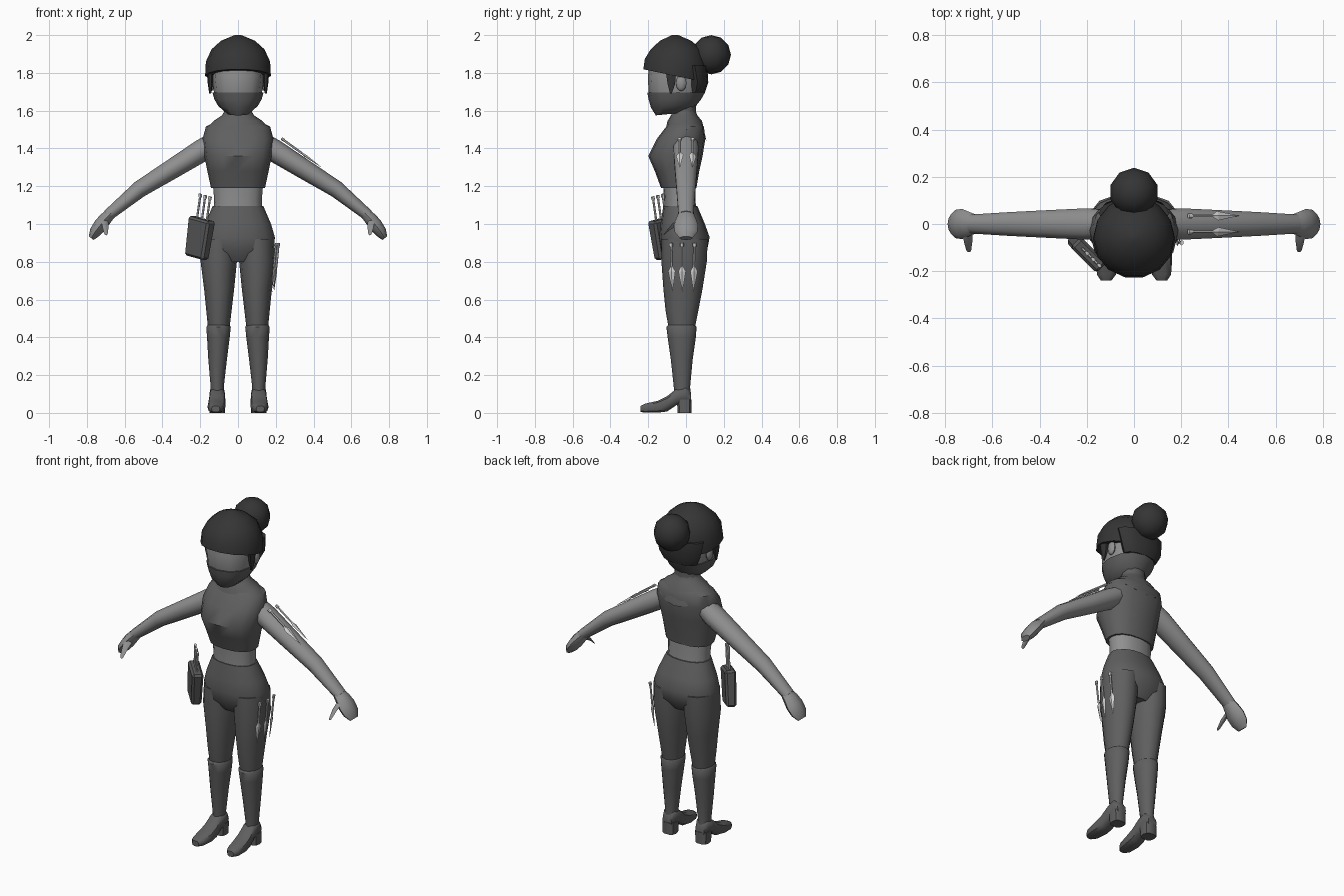
import bpy, bmesh, math
from mathutils import Vector, Matrix

cube = bpy.data.objects.get("Cube")
if cube:
    bpy.data.objects.remove(cube, do_unlink=True)


def material(name, grey):
    m = bpy.data.materials.new(name)
    m.use_nodes = True
    colour = (grey, grey, grey, 1)
    m.diffuse_color = colour
    m.node_tree.nodes["Principled BSDF"].inputs["Base Color"].default_value = colour
    return m


SKIN = material("skin", 0.28)
CLOTH = material("dark cloth", 0.115)
HAIR = material("black hair", 0.035)
LEATHER = material("pouch leather", 0.1)
STEEL = material("pale steel", 0.65)


def finish(name, bm, mat, mirror=False, angle=45):
    bmesh.ops.recalc_face_normals(bm, faces=bm.faces)
    mesh = bpy.data.meshes.new(name)
    bm.to_mesh(mesh)
    bm.free()
    mesh.materials.append(mat)
    ob = bpy.data.objects.new(name, mesh)
    bpy.context.collection.objects.link(ob)
    bpy.ops.object.select_all(action="DESELECT")
    ob.select_set(True)
    bpy.context.view_layer.objects.active = ob
    bpy.ops.object.shade_smooth_by_angle(angle=math.radians(angle))
    if mirror:
        ob.modifiers.new("mirror", "MIRROR").use_mirror_merge = False
    return ob


def tube(name, rings, mat, n=12, power=1.0, mirror=False, angle=45, drape=0):
    """Skin over rings of (centre, half axis u, half axis v)."""
    bm = bmesh.new()
    loops = []
    for i, (c, u, v) in enumerate(rings):
        loop = []
        for k in range(n):
            a = 2 * math.pi * k / n
            ca, sa = math.cos(a), math.sin(a)
            p = Vector(c) + Vector(u) * math.copysign(abs(ca) ** power, ca)
            p += Vector(v) * math.copysign(abs(sa) ** power, sa)
            if i == 0:
                p.z -= drape * abs(sa) ** 3
            loop.append(bm.verts.new(p))
        loops.append(loop)
    for a, b in zip(loops, loops[1:]):
        for k in range(n):
            j = (k + 1) % n
            bm.faces.new((a[k], a[j], b[j], b[k]))
    bm.faces.new(loops[0])
    bm.faces.new(loops[-1])
    return finish(name, bm, mat, mirror, angle)


def stack(name, levels, mat, cx=0, **kw):
    """Horizontal rings of (height, half width, front y, back y, front lift)."""
    rings = []
    for z, hw, yf, yb, *lift in levels:
        up = lift[0] if lift else 0
        rings.append(((cx, (yf + yb) / 2, z), (hw, 0, 0), (0, (yb - yf) / 2, -up)))
    return tube(name, rings, mat, **kw)


def limb(name, levels, slope, mat, **kw):
    """Rings of (x, z, half thickness, half depth) square to a sloping axis."""
    s, c = math.sin(slope), math.cos(slope)
    return tube(name, [((x, 0, z), (s * t, 0, c * t), (0, d, 0))
                       for x, z, t, d in levels], mat, mirror=True, **kw)


# Head, mask and neck
stack("head", [(1.66, .12, -.185, .07), (1.7, .128, -.198, .085),
               (1.78, .137, -.202, .09), (1.88, .13, -.19, .08)], SKIN, power=.85)
stack("face_mask", [(1.585, .06, -.16, .035, -.01), (1.625, .105, -.185, .06, -.01),
                    (1.66, .125, -.198, .08), (1.695, .135, -.205, .1)], CLOTH, power=.9)
stack("neck", [(1.48, .1, -.08, .07), (1.55, .075, -.07, .05),
               (1.64, .07, -.07, .055)], CLOTH)
bm = bmesh.new()
bmesh.ops.create_uvsphere(bm, u_segments=8, v_segments=6, radius=1,
    matrix=Matrix.Translation((.14, -.025, 1.745)) @ Matrix.Diagonal((.016, .028, .042, 1)))
finish("ear", bm, SKIN, True)

# Hair
stack("hair_cap", [(1.785, .174, -.23, .105, .035), (1.86, .17, -.222, .115, .015),
                   (1.925, .14, -.19, .085), (1.97, .09, -.14, .03),
                   (2.0, .018, -.075, -.04)], HAIR, n=14, angle=60)
stack("hair_nape", [(1.695, .11, .0, .1), (1.75, .138, .005, .118),
                    (1.84, .15, -.02, .112)], HAIR)
stack("side_lock", [(1.69, .005, -.085, -.075), (1.74, .013, -.1, -.055),
                    (1.83, .018, -.115, -.045)], HAIR, cx=.147, n=6, mirror=True)
bm = bmesh.new()
bmesh.ops.create_uvsphere(bm, u_segments=10, v_segments=6, radius=.104,
    matrix=Matrix.Translation((0, .134, 1.896)))
finish("hair_bun", bm, HAIR)

# Torso
stack("cropped_top", [(1.19, .143, -.132, .055), (1.28, .162, -.165, .07),
                      (1.36, .178, -.2, .088), (1.45, .188, -.155, .102),
                      (1.515, .17, -.105, .095), (1.56, .09, -.075, .06)],
      CLOTH, n=16, power=.85)
stack("draped_collar", [(1.5, .175, -.122, .108), (1.545, .13, -.098, .085),
                        (1.575, .085, -.08, .06), (1.6, .07, -.065, .05)],
      CLOTH, n=16, drape=.06)
stack("midriff", [(1.06, .128, -.115, .055), (1.13, .126, -.115, .05),
                  (1.21, .133, -.122, .048)], SKIN, n=16, power=.9)
stack("hips", [(.8, .1, -.09, .07), (.86, .192, -.13, .112), (.93, .195, -.142, .125),
               (1.0, .175, -.135, .1), (1.095, .134, -.12, .06)],
      CLOTH, n=16, power=.9)

# Legs and heeled boots
for name, cx, levels in (
        ("thigh", 0, [(.44, .102, .056, -.09, .045), (.54, .101, .067, -.108, .065),
                      (.66, .1, .08, -.12, .088), (.8, .102, .096, -.13, .11),
                      (.92, .1, .092, -.13, .115)]),
        ("boot_shaft", 0, [(.08, .11, .035, -.06, .025), (.14, .11, .035, -.065, .022),
                           (.28, .108, .049, -.08, .035), (.4, .104, .06, -.097, .052),
                           (.455, .103, .065, -.104, .056), (.465, .103, .058, -.095, .048)])):
    tube(name, [((x, (f + b) / 2, z), (hw, 0, 0), (0, (b - f) / 2, 0))
                for z, x, hw, f, b in levels], CLOTH, n=12, mirror=True)
tube("boot_foot", [((x, y, (lo + hi) / 2), (hw, 0, 0), (0, 0, (hi - lo) / 2))
                   for y, x, hw, lo, hi in (
                       (-.24, .118, .022, .004, .038), (-.215, .117, .04, 0, .05),
                       (-.15, .114, .048, 0, .065), (-.1, .112, .046, .006, .09),
                       (-.05, .11, .042, .04, .13), (.0, .11, .042, .05, .145),
                       (.026, .11, .03, .05, .11))], CLOTH, n=10, power=.75, mirror=True)
stack("boot_heel", [(0, .04, -.045, .03), (.07, .042, -.05, .03)],
      CLOTH, cx=.11, n=10, power=.7, mirror=True)

# Arms, hands and thumbs
limb("arm", [(.12, 1.435, .055, .062), (.19, 1.39, .06, .07), (.35, 1.29, .053, .062),
             (.52, 1.185, .045, .053), (.69, 1.045, .03, .042)],
     math.radians(36), SKIN, n=10)
limb("hand", [(.67, 1.06, .028, .04), (.7, 1.03, .034, .052), (.728, .995, .036, .064),
              (.757, .957, .031, .06), (.777, .925, .016, .034)],
     math.radians(53), SKIN, n=8)
tube("thumb", [((.705, -.03, 1.02), (.02, 0, .01), (0, .012, .024)),
               ((.703, -.075, .99), (.018, 0, .006), (0, .01, .02)),
               ((.7, -.113, .95), (.01, 0, .003), (0, .007, .01))],
     SKIN, n=6, mirror=True)


def knife(name, top, tip, outward):
    """Throwing knife with ring, handle and flat four-sided blade."""
    top, tip = Vector(top), Vector(tip)
    z = (top - tip).normalized()
    x = Vector(outward).cross(z).normalized()
    frame = Matrix((x, z.cross(x), z)).transposed().to_4x4()
    frame.translation = tip
    size = (top - tip).length
    bm = bmesh.new()

    def cone(r1, r2, z0, z1, sides, flat=1):
        bmesh.ops.create_cone(bm, cap_ends=True, segments=sides, radius1=r1, radius2=r2,
            depth=(z1 - z0) * size, matrix=frame
            @ Matrix.Translation((0, 0, (z0 + z1) / 2 * size)) @ Matrix.Diagonal((1, flat, 1, 1)))
    cone(.0005, .02, 0, .42, 4, .35)
    cone(.02, .006, .42, .52, 4, .35)
    cone(.006, .006, .5, .93, 6)
    cone(.011, .011, .93, 1, 8, .7)
    finish(name, bm, STEEL, angle=30)


for i, (x, y) in enumerate(((.188, -.08), (.2, -.022), (.194, .045))):
    knife(f"thigh_knife_{i + 1}", (x + .015, y, .9), (x - .01, y * .9, .64), (1, y * 4, 0))
for i, y in enumerate((-.033, .035)):
    knife(f"arm_knife_{i + 1}", (.23, y, 1.453), (.445, y, 1.298), (.6, y * 6, .8))

# Hip pouch, turned diagonally outward and leaning
across = Vector((1, -1, 0)).normalized()
deep = Vector((1, 1, 0)).normalized()
up = (Vector((0, 0, 1)) + across * .2).normalized()
frame = Matrix((deep.cross(up), deep, up)).transposed().to_4x4()
frame.translation = (-.205, -.118, .925)
bm = bmesh.new()
bmesh.ops.create_cube(bm, size=1)
for v in bm.verts:
    taper = .9 if v.co.z < 0 else 1
    v.co = frame @ Vector((v.co.x * .158 * taper, v.co.y * .064 * taper, v.co.z * .21))
bmesh.ops.bevel(bm, geom=bm.edges[:], offset=.012, segments=1, affect="EDGES")
finish("hip_pouch", bm, LEATHER, angle=30)
for i in range(3):
    side = (i - 1) * .037
    knife(f"pouch_knife_{i + 1}", frame @ Vector((side, 0, .232)),
          frame @ Vector((side, 0, -.02)), -deep)
